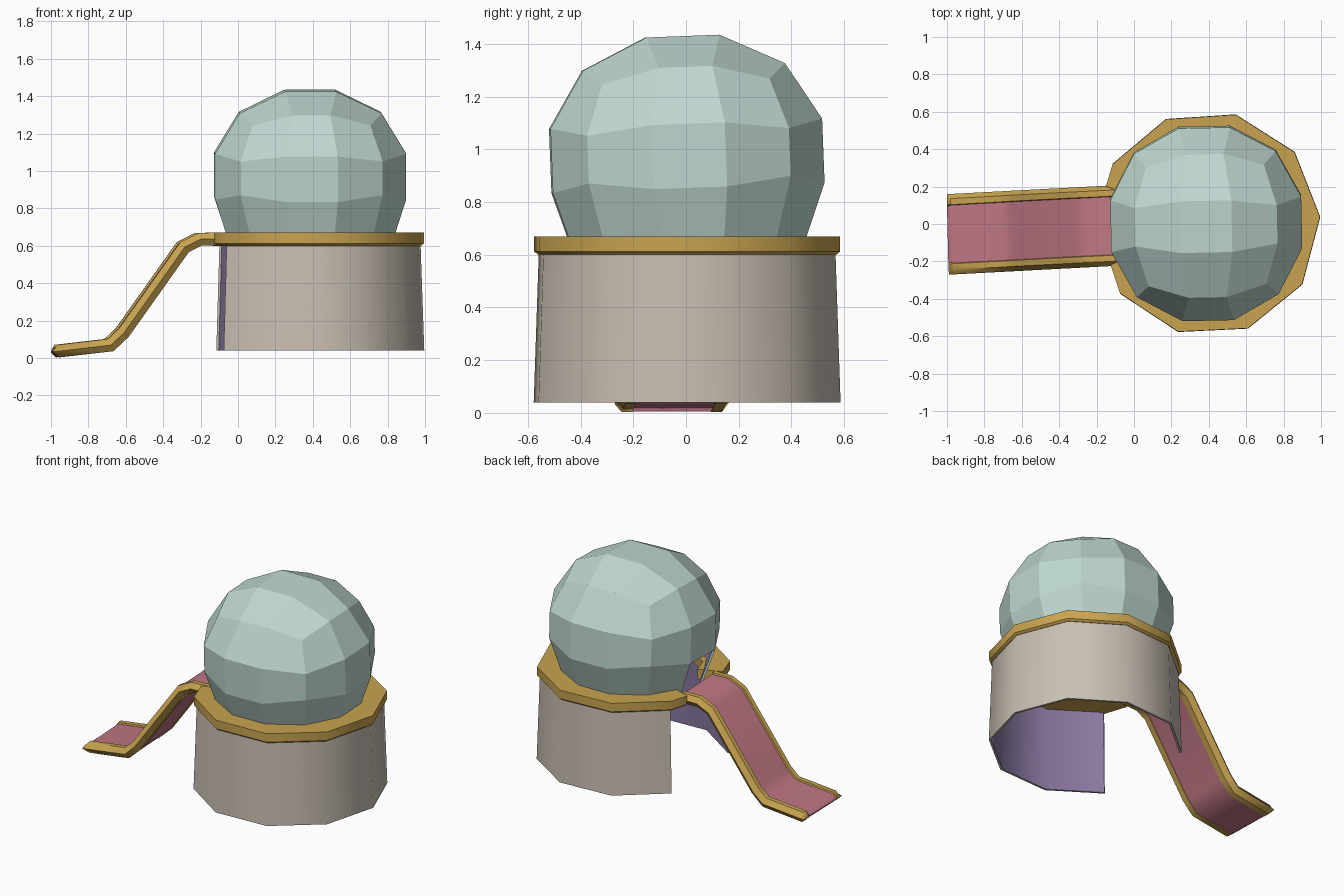
import bpy, bmesh, math
from mathutils import Vector, Matrix

if "Cube" in bpy.data.objects:
    bpy.data.objects.remove(bpy.data.objects["Cube"])


def material(name, rgb):
    m = bpy.data.materials.new(name)
    m.diffuse_color = (*rgb, 1)
    m.use_nodes = True
    m.node_tree.nodes["Principled BSDF"].inputs["Base Color"].default_value = m.diffuse_color
    return m


TEAL = material("pale_teal", (0.52, 0.68, 0.63))
BEIGE = material("warm_beige", (0.58, 0.52, 0.45))
GOLD = material("gold", (0.58, 0.37, 0.08))
PINK = material("rose_pink", (0.54, 0.19, 0.24))
PURPLE = material("soft_purple", (0.27, 0.20, 0.38))
CENTER = Vector((0.395, 0.003, 0))


def finish(bm, name, mats, smooth=None):
    bmesh.ops.recalc_face_normals(bm, faces=bm.faces)
    me = bpy.data.meshes.new(name)
    bm.to_mesh(me)
    bm.free()
    ob = bpy.data.objects.new(name, me)
    bpy.context.collection.objects.link(ob)
    for m in mats:
        me.materials.append(m)
    if smooth:
        bpy.ops.object.select_all(action='DESELECT')
        ob.select_set(True)
        bpy.context.view_layer.objects.active = ob
        bpy.ops.object.shade_smooth_by_angle(angle=math.radians(smooth))
    return ob


def skin(bm, loops):
    """Join a row of closed loops into a capped tube."""
    rows = [[bm.verts.new(p) for p in loop] for loop in loops]
    n = len(rows[0])
    for a, b in zip(rows, rows[1:]):
        for i in range(n):
            bm.faces.new((a[i], a[(i + 1) % n], b[(i + 1) % n], b[i]))
    bm.faces.new(rows[0])
    bm.faces.new(rows[-1])


def arc_band(stops, section):
    """Sweep a section of (radius factor, z) around the centre."""
    bm = bmesh.new()
    loops = []
    for deg, k in stops:
        a = math.radians(deg)
        loops.append([CENTER + Vector((math.cos(a) * r * k, math.sin(a) * r * k, z))
                      for r, z in section])
    skin(bm, loops)
    bmesh.ops.recalc_face_normals(bm, faces=bm.faces)
    return bm


# base wall, ten-sided with two sides left open behind the slide
corners = [(-141.5 + 36.2 * i, 1) for i in range(9)]
bm = arc_band(corners, [(0.602, 0.04), (0.582, 0.61), (0.567, 0.61), (0.587, 0.04)])
for f in bm.faces:
    out = f.calc_center_median() - CENTER
    out.z = 0
    if f.normal.dot(out.normalized()) < -0.7:
        f.material_index = 1
finish(bm, "base_wall", [BEIGE, PURPLE], 40)

# gold ledge, ending against the slide rails
stops = [(-157, 0.942)] + corners + [(160, 0.967)]
bm = arc_band(stops, [(0.585, 0.6), (0.6, 0.612), (0.6, 0.67), (0.43, 0.67), (0.43, 0.6)])
finish(bm, "ledge_ring", [GOLD], 40)

# dome: equal-angle cube sphere, slightly flattened, with an open foot
bm = bmesh.new()
R = 0.546
t = [-1, -math.tan(math.radians(15)), math.tan(math.radians(15)), 1]
for axis in range(3):
    for side in (-1, 1):
        if axis == 2 and side == -1:
            continue
        grid = []
        for u in t:
            row = []
            for v in t:
                p = [u, v]
                p.insert(axis, side)
                row.append(bm.verts.new(Vector(p).normalized() * R))
            grid.append(row)
        for i in range(3):
            for j in range(3):
                bm.faces.new((grid[i][j], grid[i + 1][j],
                              grid[i + 1][j + 1], grid[i][j + 1]))
bmesh.ops.remove_doubles(bm, verts=bm.verts, dist=0.001)
# low doorway facing the slide
door = [f for f in bm.faces if f.calc_center_median().x < -0.4
        and abs(f.calc_center_median().y) < 0.05 and f.calc_center_median().z < -0.15]
bmesh.ops.delete(bm, geom=door, context='FACES')
turn = Matrix.Rotation(math.radians(2.2), 3, 'X') @ Matrix.Rotation(math.radians(1.2), 3, 'Z')
for v in bm.verts:
    foot = v.co.z < -0.25
    p = turn @ Vector((v.co.x, v.co.y * 1.01, v.co.z * 0.89))
    if foot:
        flat = Vector((p.x, p.y, 0))
        flat = flat.normalized() * 0.445
        p = Vector((flat.x, flat.y, 0.605 - 0.975))
    v.co = p + Vector((0.386, 0.003, 0.975))
dome = finish(bm, "dome", [TEAL, PURPLE])
s = dome.modifiers.new("thickness", 'SOLIDIFY')
s.thickness = 0.015
s.offset = -1
s.material_offset = 1

# slide: path of (x, z, thickness factor) with a tapered lower tip
PATH = [(-1.0, 0.034, 0.15), (-0.968, 0.037, 1), (-0.69, 0.069, 1), (-0.62, 0.135, 1),
        (-0.295, 0.593, 1), (-0.21, 0.635, 1), (-0.09, 0.637, 1)]


def slide_strip(name, section, mat):
    loops = []
    for i, (x, z, k) in enumerate(PATH):
        p = Vector((x, z))
        a = Vector(PATH[max(i - 1, 0)][:2])
        b = Vector(PATH[min(i + 1, len(PATH) - 1)][:2])
        d1 = (p - a).normalized() if i else (b - p).normalized()
        d2 = (b - p).normalized() if i < len(PATH) - 1 else d1
        d = (d1 + d2).normalized()
        m = k / max(d.dot(d1), 0.5)
        skew = -0.056 + 0.053 * (x + 1)
        loops.append([(x - d.y * h * m - 0.05 * w, w + skew, z + d.x * h * m)
                      for w, h in section])
    bm = bmesh.new()
    skin(bm, loops)
    # keep the lower end resting on the ground
    for v in bm.verts:
        v.co.z = max(v.co.z, 0)
        v.co.x = max(v.co.x, -1)
    return finish(bm, name, [mat], 50)


slide_strip("slide_floor", [(-0.155, -0.031), (0.155, -0.031), (0.155, 0.024), (-0.155, 0.024)], PINK)
for side, label in ((1, "back"), (-1, "front")):
    slide_strip("slide_rail_" + label,
                [(side * w, h) for w, h in ((0.147, 0), (0.158, 0.034), (0.19, 0.034),
                                            (0.215, 0), (0.19, -0.034), (0.15, -0.034))], GOLD)
